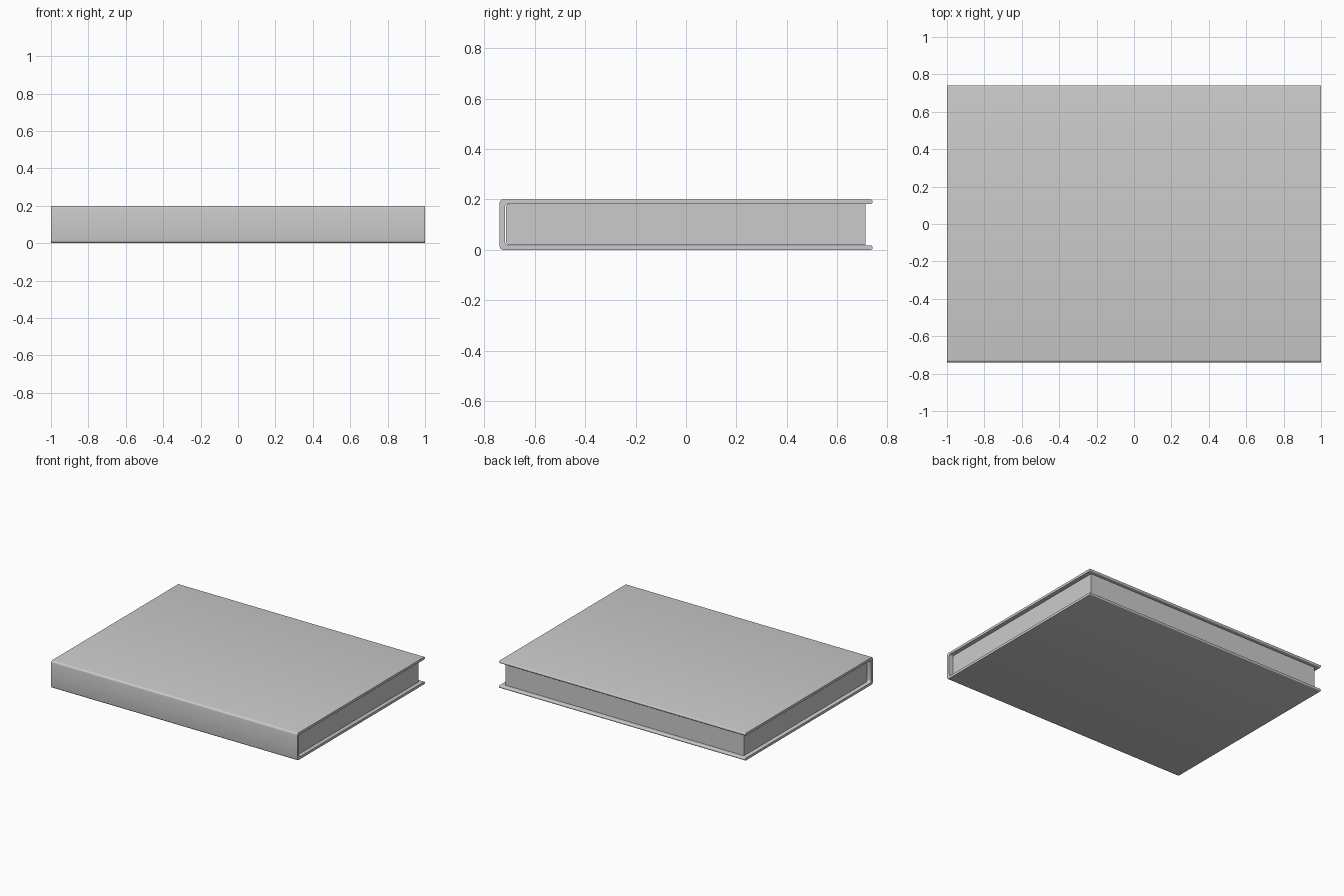
import bpy, bmesh, math

if "Cube" in bpy.data.objects:
    bpy.data.objects.remove(bpy.data.objects["Cube"])


def rounded(points, segments=4):
    """Round each (y, z, radius) corner of a closed outline."""
    out = []
    n = len(points)
    for i, (y, z, r) in enumerate(points):
        if r == 0:
            out.append((y, z))
            continue
        ends = []
        for q in (points[i - 1], points[(i + 1) % n]):
            dy, dz = q[0] - y, q[1] - z
            d = math.hypot(dy, dz)
            ends.append((y + dy / d * r, z + dz / d * r))
        (ay, az), (by, bz) = ends
        cy, cz = ay + by - y, az + bz - z
        for k in range(segments + 1):
            t = math.pi / 2 * k / segments
            c, s = math.cos(t), math.sin(t)
            out.append((cy + (ay - cy) * c + (by - cy) * s,
                        cz + (az - cz) * c + (bz - cz) * s))
    return out


def extrude_profile(name, profile, half):
    """Extrude a y-z outline along x from -half to half."""
    bm = bmesh.new()
    face = bm.faces.new([bm.verts.new((-half, y, z)) for y, z in profile])
    new = bmesh.ops.extrude_face_region(bm, geom=[face], use_keep_orig=True)
    verts = [v for v in new["geom"] if isinstance(v, bmesh.types.BMVert)]
    bmesh.ops.translate(bm, verts=verts, vec=(2 * half, 0, 0))
    bmesh.ops.recalc_face_normals(bm, faces=bm.faces)
    mesh = bpy.data.meshes.new(name)
    bm.to_mesh(mesh)
    bm.free()
    obj = bpy.data.objects.new(name, mesh)
    bpy.context.collection.objects.link(obj)
    bpy.context.view_layer.objects.active = obj
    bpy.ops.object.select_all(action='DESELECT')
    obj.select_set(True)
    bpy.ops.object.shade_smooth_by_angle(angle=math.radians(35))
    return obj


D, H, T, S = 0.74, 0.20, 0.018, 0.021   # half depth, height, board, spine

# Hard cover: two boards joined by the spine at the front
lower = [(-D, 0, 0.014), (D, 0, 0.007), (D, T, 0.007), (-D + S, T, 0.015)]
upper = [(y, H - z, r) for y, z, r in reversed(lower)]
extrude_profile("cover", rounded(lower + upper), 1.0)

# Page block, rounded along the spine side and inset at the open edges
B, F, G = 0.712, -D + S + 0.004, T + 0.0005
pages = [(F, G, 0.015), (B, G, 0), (B, H - G, 0), (F, H - G, 0.015)]
extrude_profile("page_block", rounded(pages), 0.97)
